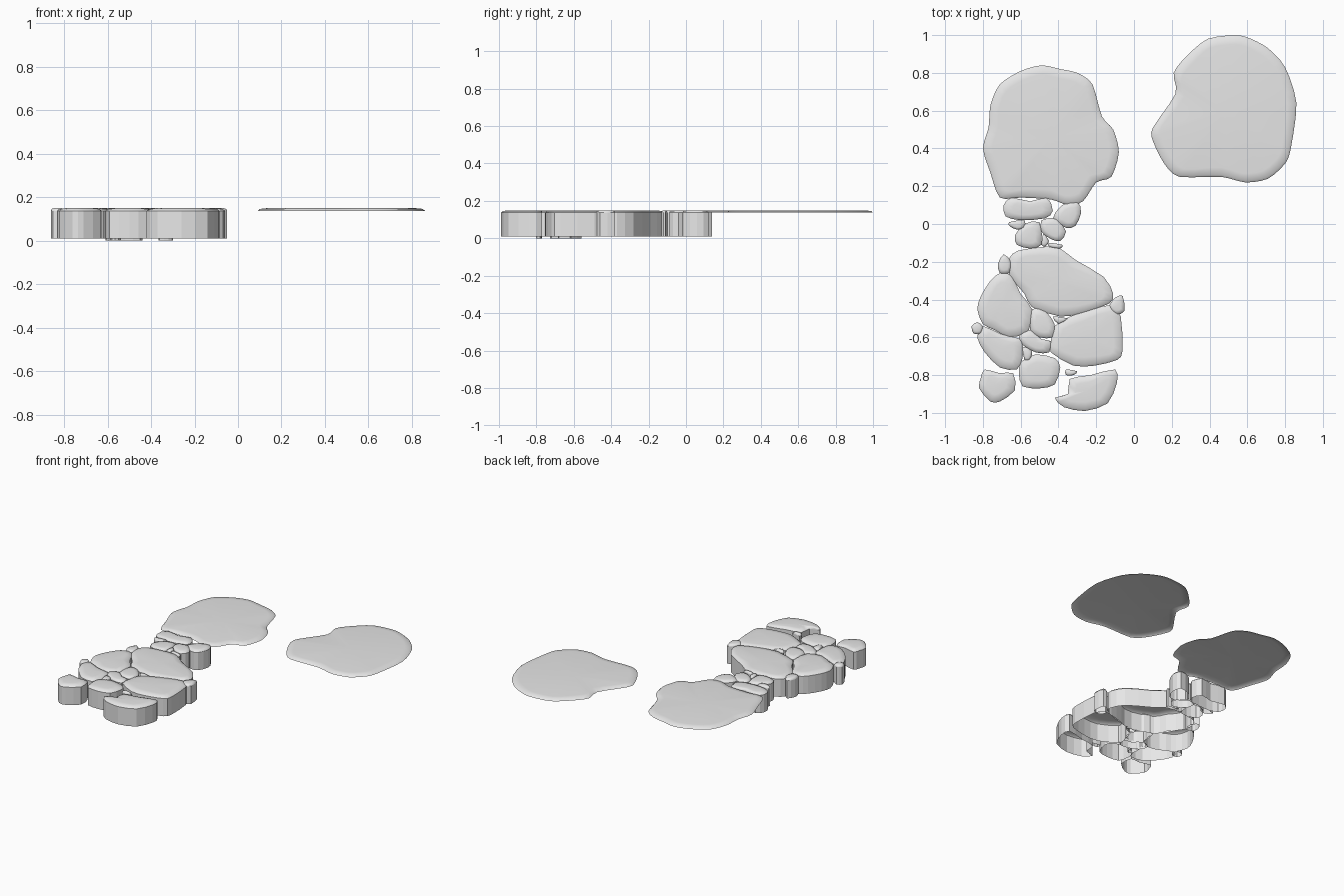
import bpy
import bmesh
from mathutils import Vector

default_cube = bpy.data.objects.get("Cube")
if default_cube:
    bpy.data.objects.remove(default_cube, do_unlink=True)

# Single plain grey for every stone
grey = bpy.data.materials.new("stone grey")
grey.use_nodes = True
colour = (0.8, 0.8, 0.8, 1)
grey.diffuse_color = colour
grey.node_tree.nodes["Principled BSDF"].inputs["Base Color"].default_value = colour

TOP, SHOULDER, GROUND = 0.15, 0.137, 0.01


def rounded_outline(points, steps):
    """Closed smooth curve through the points, always counter-clockwise."""
    knots = [Vector(point) / 100 for point in points]
    area = sum(knots[i - 1].cross(knots[i]) for i in range(len(knots)))
    if area < 0:
        knots.reverse()
    count = len(knots)
    outline = []
    for i in range(count):
        before, start = knots[i - 1], knots[i]
        end, after = knots[(i + 1) % count], knots[(i + 2) % count]
        for step in range(steps):
            t = step / steps
            tangent_start, tangent_end = (end - before) * 0.4, (after - start) * 0.4
            outline.append(start * (2 * t**3 - 3 * t**2 + 1) + end * (3 * t**2 - 2 * t**3)
                           + tangent_start * (t**3 - 2 * t**2 + t)
                           + tangent_end * (t**3 - t**2))
    return outline


def stone(name, points, base=GROUND, steps=2):
    """Open-bottomed slab with upright sides and a softly rounded top."""
    outline = rounded_outline(points, steps)
    centre = sum(outline, Vector((0, 0))) / len(outline)
    bm = bmesh.new()

    def ring(inset, height):
        verts = []
        for point in outline:
            inward = centre - point
            distance = min(inset, inward.length * inset * 9)
            flat = point + inward.normalized() * distance
            verts.append(bm.verts.new((flat.x, flat.y, height)))
        return verts

    def bridge(lower, upper, smooth):
        for i in range(len(lower)):
            face = bm.faces.new((lower[i - 1], lower[i], upper[i], upper[i - 1]))
            face.smooth = smooth

    shoulder = ring(0, SHOULDER)
    if base is not None:
        bridge(ring(0, base), shoulder, False)
        shoulder = ring(0, SHOULDER)
    lip, crown = ring(0.011, 0.146), ring(0.05, TOP)
    bridge(shoulder, lip, True)
    bridge(lip, crown, True)
    middle = bm.verts.new((centre.x, centre.y, TOP))
    for i in range(len(crown)):
        bm.faces.new((crown[i - 1], crown[i], middle)).smooth = True

    mesh = bpy.data.meshes.new(name)
    bm.to_mesh(mesh)
    bm.free()
    mesh.materials.append(grey)
    bpy.context.collection.objects.link(bpy.data.objects.new(name, mesh))


# Two broad thin slabs without side walls
stone("thin_slab_left", [
    (54, 100), (62, 98), (71, 93), (80, 83), (86, 64), (83, 40), (80, 32), (71, 24), (59, 22),
    (46, 25), (24, 25), (16, 32), (10, 44), (10, 51), (22, 69), (21, 80), (28, 89), (39, 98)],
    base=None, steps=3)
stone("thin_slab_right", [
    (-49, 84), (-39, 82), (-30, 80), (-22, 74), (-17, 57), (-11, 50), (-8, 38), (-12, 25),
    (-20, 22), (-27, 12), (-35, 10), (-44, 13), (-60, 14), (-71, 14), (-76, 27), (-80, 40),
    (-77, 51), (-76, 63), (-71, 74), (-60, 81)], base=None, steps=3)

# Narrow cluster joining the slab to the main group
stone("neck_stone_wide", [
    (-69, 10), (-65, 14), (-55, 12), (-46, 14), (-43, 7), (-47, 3), (-60, 2), (-68, 4)])
stone("neck_stone_side", [(-38, 10), (-30, 12), (-28, 6), (-31, -1), (-36, -2), (-43, 3)])
stone("neck_pebble_side", [(-66, 1), (-58, 2), (-58, -2), (-62, -3), (-66, -1)])
stone("neck_stone_lower", [(-63, -6), (-58, 0), (-50, 1), (-49, -11), (-55, -13), (-62, -11)])
stone("neck_stone_middle", [(-49, 2), (-41, 3), (-36, -4), (-39, -9), (-44, -8), (-49, -4)])
stone("neck_pebble_inner", [(-48, -5), (-45, -9), (-47, -12), (-49, -11)])
stone("neck_pebble_lower", [(-45, -10), (-38, -11), (-39, -13), (-45, -12)])

# Main group of tightly fitted stones
stone("large_back_stone", [
    (-66, -18), (-61, -14), (-47, -12), (-39, -13), (-31, -19), (-16, -28), (-11, -37),
    (-13, -42), (-26, -47), (-39, -49), (-54, -44), (-58, -37), (-66, -27)])
stone("back_corner_pebble", [(-72, -21), (-69, -16), (-65, -20), (-66, -26), (-71, -26)])
stone("large_outer_stone", [
    (-81, -38), (-76, -30), (-71, -26), (-65, -27), (-60, -37), (-54, -45), (-56, -57),
    (-66, -60), (-74, -56), (-80, -53), (-83, -45)])
stone("outer_edge_pebble", [(-86, -54), (-83, -52), (-80, -54), (-81, -58), (-85, -58)])
stone("lower_outer_stone", [
    (-80, -54), (-71, -58), (-63, -60), (-59, -62), (-59, -71), (-62, -77), (-71, -76),
    (-79, -68), (-83, -60)])
stone("large_inner_stone", [
    (-42, -54), (-34, -49), (-23, -45), (-12, -43), (-7, -49), (-6, -67), (-9, -72),
    (-21, -75), (-32, -75), (-44, -68), (-44, -62)])
stone("inner_edge_stone", [(-13, -43), (-10, -39), (-6, -38), (-5, -46), (-9, -48), (-12, -46)])
stone("centre_stone_upper", [
    (-54, -45), (-47, -46), (-42, -53), (-43, -60), (-50, -60), (-55, -56)])
stone("centre_stone_lower", [
    (-61, -59), (-55, -56), (-49, -61), (-44, -62), (-45, -68), (-52, -68), (-59, -64)], base=0)
stone("centre_pebble_upper", [(-43, -49), (-35, -50), (-40, -53)])
stone("centre_pebble_lower", [(-59, -65), (-54, -67), (-55, -72), (-58, -72)], base=0)

# Front row
stone("front_middle_stone", [
    (-60, -73), (-52, -69), (-42, -71), (-39, -76), (-42, -85), (-50, -87), (-59, -86), (-61, -79)])
stone("front_pebble", [(-36, -77), (-30, -78), (-32, -80), (-36, -80)], base=0)
stone("front_outer_stone", [
    (-79, -77), (-71, -79), (-64, -79), (-63, -88), (-71, -94), (-76, -94), (-82, -87), (-81, -81)])
stone("front_inner_stone", [
    (-42, -92), (-35, -90), (-34, -82), (-23, -80), (-10, -77), (-9, -84), (-14, -95),
    (-26, -99), (-37, -97)])
